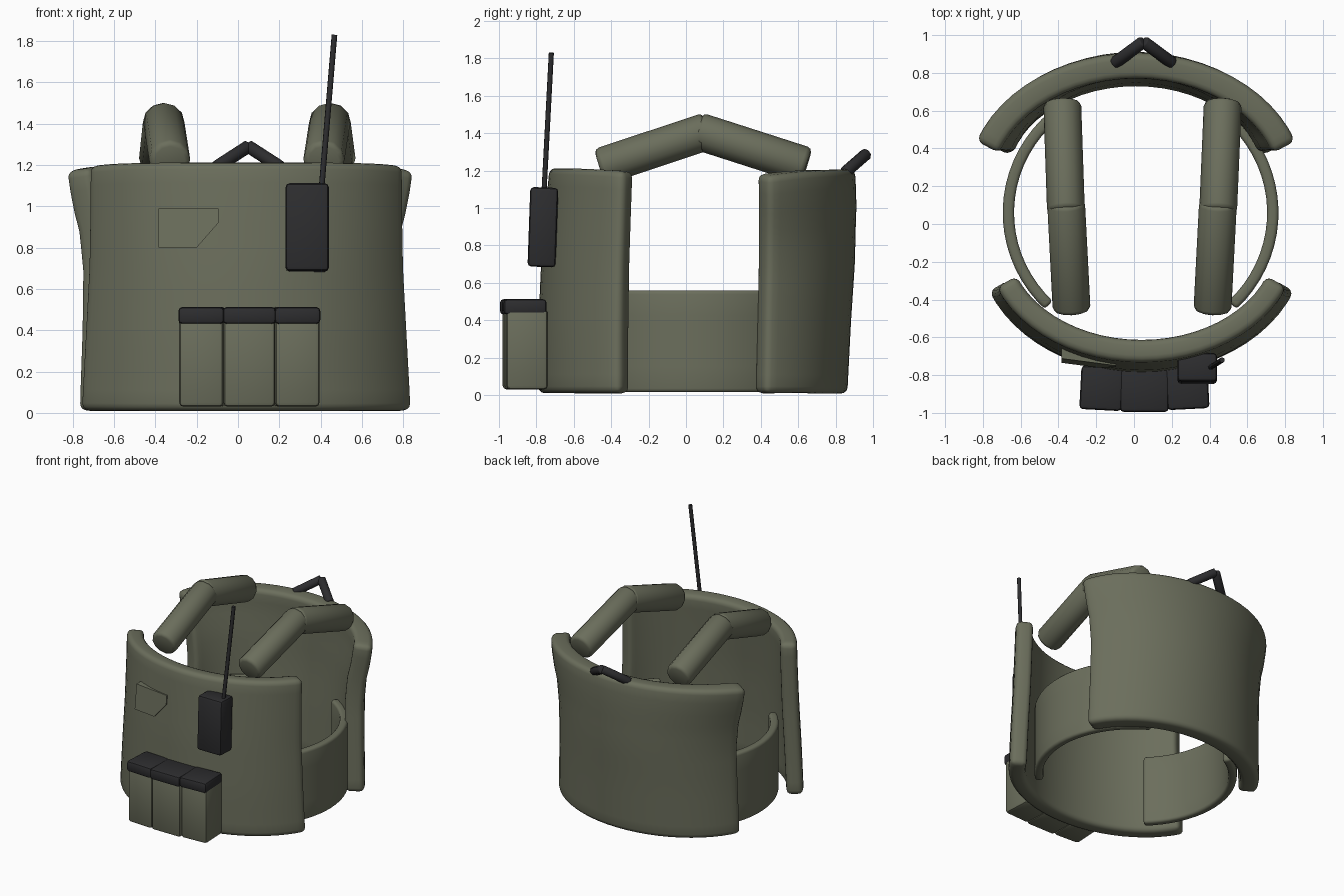
import bpy, bmesh, math
from mathutils import Vector, Matrix

if "Cube" in bpy.data.objects:
    bpy.data.objects.remove(bpy.data.objects["Cube"])


def material(name, rgb):
    m = bpy.data.materials.new(name)
    m.diffuse_color = (*rgb, 1)
    m.use_nodes = True
    m.node_tree.nodes["Principled BSDF"].inputs["Base Color"].default_value = m.diffuse_color
    return m


OLIVE = material("olive_fabric", (0.147, 0.156, 0.107))
DARK = material("dark_plastic", (0.026, 0.026, 0.028))


def finish(bm, name, mat, angle=35):
    bmesh.ops.recalc_face_normals(bm, faces=bm.faces)
    me = bpy.data.meshes.new(name)
    bm.to_mesh(me)
    bm.free()
    me.materials.append(mat)
    ob = bpy.data.objects.new(name, me)
    bpy.context.collection.objects.link(ob)
    bpy.ops.object.select_all(action='DESELECT')
    ob.select_set(True)
    bpy.context.view_layer.objects.active = ob
    bpy.ops.object.shade_smooth_by_angle(angle=math.radians(angle))
    return ob


def lerp_rows(rows, z):
    """Interpolate (z, a, b, ...) rows at height z."""
    for p, q in zip(rows, rows[1:]):
        if z <= q[0]:
            f = (z - p[0]) / (q[0] - p[0])
            return [s + (e - s) * f for s, e in zip(p[1:], q[1:])]
    return rows[-1][1:]


def curved_slab(name, rows, centre, t0, t1, thick, bevel, droop=0.0, nu=24, nv=12):
    """Padded shell following an elliptical arc; rows give (z, x radius, y radius)."""
    bm = bmesh.new()
    z0, z1 = rows[0][0], rows[-1][0]
    grid = []
    for j in range(nv + 1):
        v = j / nv
        a, b = lerp_rows(rows, z0 + (z1 - z0) * v)
        line = []
        for i in range(nu + 1):
            u = i / nu
            t = math.radians(t0 + (t1 - t0) * u)
            z = z0 + (z1 - z0) * v - droop * v * abs(2 * u - 1) ** 4
            line.append(bm.verts.new((centre[0] + a * math.sin(t),
                                      centre[1] - b * math.cos(t), z)))
        grid.append(line)
    for j in range(nv):
        for i in range(nu):
            bm.faces.new((grid[j][i], grid[j][i + 1], grid[j + 1][i + 1], grid[j + 1][i]))
    ob = finish(bm, name, OLIVE, 180)
    s = ob.modifiers.new("thickness", 'SOLIDIFY')
    s.thickness, s.offset, s.use_even_offset = thick, 0, True
    m = ob.modifiers.new("soft_rim", 'BEVEL')
    m.width, m.segments, m.limit_method = bevel, 3, 'ANGLE'
    m.angle_limit = math.radians(50)
    return ob


def box(name, lo, hi, mat, bevel=0.02, rot=(0, 0, 0)):
    lo, hi = Vector(lo), Vector(hi)
    size = hi - lo
    bm = bmesh.new()
    bmesh.ops.create_cube(bm, size=1)
    bmesh.ops.scale(bm, vec=size, verts=bm.verts)
    bmesh.ops.bevel(bm, geom=bm.edges[:], offset=bevel, segments=2, profile=0.5, affect='EDGES')
    ob = finish(bm, name, mat)
    ob.location = (lo + hi) / 2
    ob.rotation_euler = [math.radians(r) for r in rot]
    return ob


def rod(name, p, q, radius, mat, sides=12, bevel=0.0):
    p, q = Vector(p), Vector(q)
    bm = bmesh.new()
    bmesh.ops.create_cone(bm, cap_ends=True, segments=sides, radius1=radius,
                          radius2=radius, depth=(q - p).length)
    if bevel:
        rim = [e for e in bm.edges if any(len(f.verts) > 4 for f in e.link_faces)]
        bmesh.ops.bevel(bm, geom=rim, offset=bevel, segments=2, profile=0.5, affect='EDGES')
    turn = (q - p).to_track_quat('Z', 'Y').to_matrix().to_4x4()
    bmesh.ops.transform(bm, matrix=Matrix.Translation((p + q) / 2) @ turn, verts=bm.verts)
    return finish(bm, name, mat, 50)


# Chest and back panels
curved_slab("front_panel", [(0.01, 0.81, 0.63), (0.35, 0.79, 0.63), (0.7, 0.77, 0.615),
                            (1.0, 0.765, 0.59), (1.21, 0.765, 0.57)],
            (0.04, -0.1), -69, 69, 0.12, 0.035, 0.015)
curved_slab("back_panel", [(0.01, 0.77, 0.595), (0.4, 0.755, 0.615), (0.7, 0.75, 0.635),
                           (0.9, 0.77, 0.64), (1.05, 0.81, 0.645), (1.205, 0.835, 0.635)],
            (0.01, 0.2), 109, 251, 0.135, 0.035, 0.03)

# Waist bands at each side
for side, name in ((-1, "left_waist_band"), (1, "right_waist_band")):
    curved_slab(name, [(0.015, 0.70, 0.68), (0.56, 0.70, 0.68)], (0.035, 0.06),
                side * 44, side * 150, 0.06, 0.02, nu=20, nv=4)

# Shoulder straps, two padded tubes meeting at the top
for name, xf, xm, xb in (("left", -0.33, -0.36, -0.38), ("right", 0.415, 0.445, 0.47)):
    rod(name + "_strap_front", (xf, -0.46, 1.22), (xm, 0.12, 1.413), 0.1, OLIVE, 12, 0.025)
    rod(name + "_strap_rear", (xb, 0.645, 1.225), (xm, 0.06, 1.413), 0.1, OLIVE, 12, 0.025)

# Three pouches with dark lids
for i, (x0, x1, y, turn) in enumerate(((-0.28, -0.065, -0.97, -3), (-0.07, 0.18, -0.98, 0),
                                       (0.175, 0.39, -0.965, 3))):
    box(f"pouch_{i + 1}", (x0, y, 0.03), (x1, y + 0.22, 0.46), OLIVE, 0.02, (0, 0, turn))
    box(f"pouch_lid_{i + 1}", (x0 - 0.004, y - 0.015, 0.43), (x1 + 0.004, y + 0.215, 0.513),
        DARK, 0.02, (0, 0, turn))

# Radio with whip antenna
box("radio", (0.23, -0.84, 0.685), (0.44, -0.69, 1.11), DARK, 0.02, (-2, 0, 0))
rod("antenna", (0.403, -0.76, 1.07), (0.467, -0.72, 1.83), 0.014, DARK, 8)

# Chest patch with a clipped lower corner
bm = bmesh.new()
outline = [(-0.385, 0.80), (-0.2, 0.80), (-0.095, 0.92), (-0.095, 0.99), (-0.385, 0.99)]
face = bm.faces.new([bm.verts.new((x, -0.712 - 0.13 * (x + 0.385) - 0.12 * (0.99 - z), z))
                     for x, z in outline])
new = bmesh.ops.extrude_face_region(bm, geom=[face])["geom"]
bmesh.ops.translate(bm, vec=(0, 0.08, 0), verts=[g for g in new if isinstance(g, bmesh.types.BMVert)])
finish(bm, "chest_patch", OLIVE, 30)

# Carry handle behind the neck
for name, x in (("handle_left", -0.105), ("handle_right", 0.205)):
    rod(name, (x, 0.85, 1.19), (0.05, 0.965, 1.29), 0.033, DARK, 8, 0.008)
